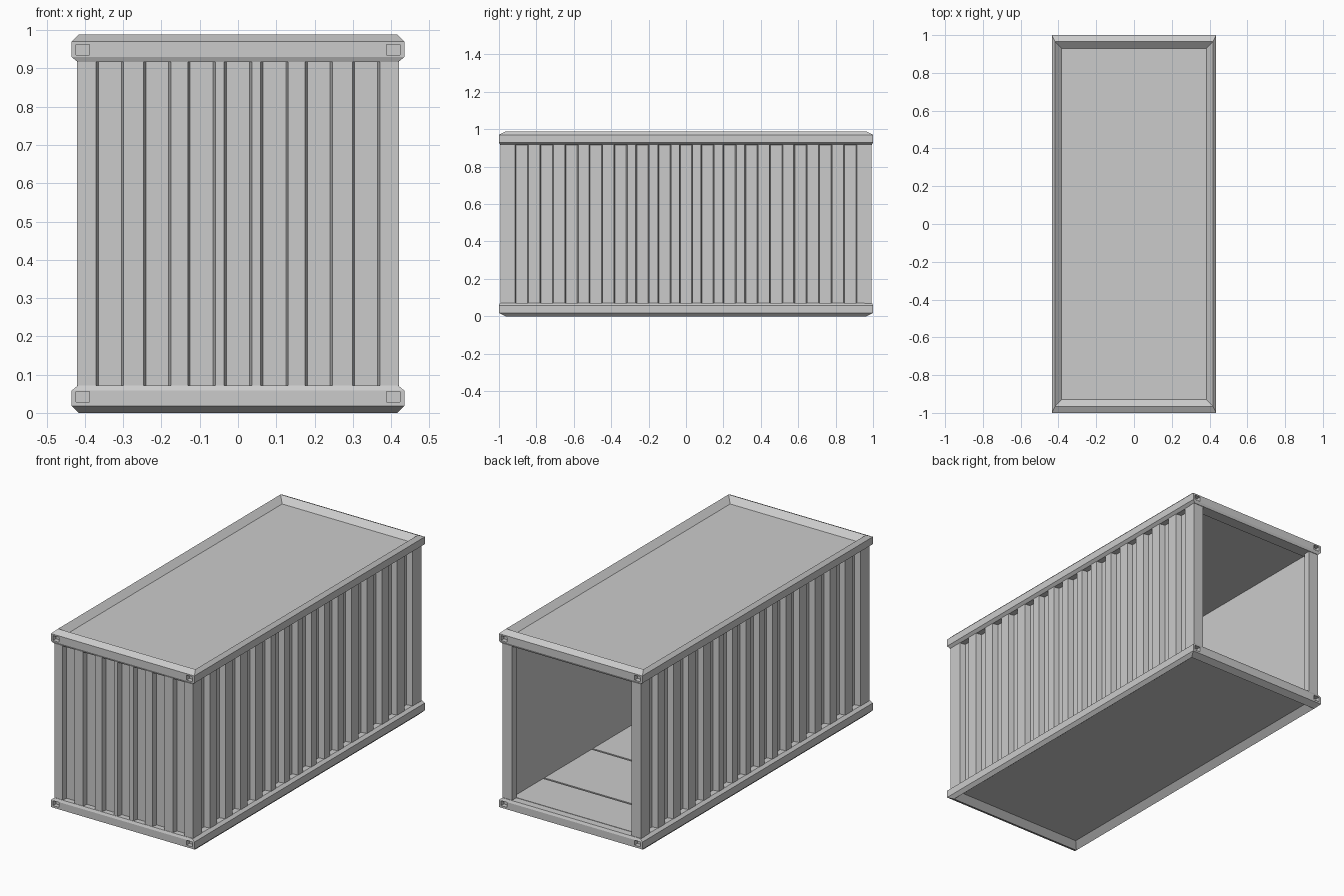
import bpy, bmesh

if "Cube" in bpy.data.objects:
    bpy.data.objects.remove(bpy.data.objects["Cube"])

H = 0.988   # overall height


def make(name, bm):
    bmesh.ops.recalc_face_normals(bm, faces=bm.faces[:])
    me = bpy.data.meshes.new(name)
    bm.to_mesh(me)
    bm.free()
    ob = bpy.data.objects.new(name, me)
    bpy.context.collection.objects.link(ob)
    return ob


def add_box(bm, x0, x1, y0, y1, z0, z1):
    vs = bmesh.ops.create_cube(bm, size=1)["verts"]
    for v in vs:
        v.co.x = x0 if v.co.x < 0 else x1
        v.co.y = y0 if v.co.y < 0 else y1
        v.co.z = z0 if v.co.z < 0 else z1


def box(name, *ext):
    bm = bmesh.new()
    add_box(bm, *ext)
    return make(name, bm)


def ring(name, section):
    """Mitred rectangular frame from a section of (x inset, y inset, z)."""
    bm = bmesh.new()
    loops = [[bm.verts.new((sx * (0.435 - ix), sy * (1 - iy), z)) for ix, iy, z in section]
             for sx, sy in ((1, 1), (-1, 1), (-1, -1), (1, -1))]
    n = len(section)
    for i in range(4):
        a, b = loops[i], loops[(i + 1) % 4]
        for j in range(n):
            k = (j + 1) % n
            bm.faces.new((a[j], a[k], b[k], b[j]))
    return make(name, bm)


def corrugated(name, half, end0, end1, outer, recess, inner, place):
    """Panel with trapezoid grooves outside, flat inside; half = groove centres >= 0."""
    centres = sorted([-c for c in half if c > 0] + half)
    pts = [(end0, inner), (end0, outer)]
    for c in centres:
        pts += [(c - 0.036, outer), (c - 0.030, recess), (c + 0.030, recess), (c + 0.036, outer)]
    pts += [(end1, outer), (end1, inner)]
    bm = bmesh.new()
    face = bm.faces.new([bm.verts.new((*place(t, d), 0.06)) for t, d in pts])
    ext = bmesh.ops.extrude_face_region(bm, geom=[face])["geom"]
    bmesh.ops.translate(bm, vec=(0, 0, H - 0.12),
                        verts=[g for g in ext if isinstance(g, bmesh.types.BMVert)])
    return make(name, bm)


# Cutter for the corner lifting sockets
bm = bmesh.new()
for sx in (-1, 1):
    for sy in (-1, 1):
        for z in (0.029, H - 0.053):
            xs = sorted((sx * 0.388, sx * 0.423))
            ys = sorted((sy * 0.975, sy * 1.05))
            add_box(bm, *xs, *ys, z, z + 0.027)
cutter = make("socket_cutter", bm)
cutter.hide_render = True
cutter.display_type = 'WIRE'

# Upper and lower chamfered frames
section = [(0, 0, 0.930), (0, 0, 0.970), (0.018, 0.035, H), (0.052, 0.07, 0.958),
           (0.052, 0.07, 0.917), (0.016, 0.006, 0.917)]
frames = [ring("top_frame", section),
          ring("bottom_frame", [(a, b, H - z) for a, b, z in section])]
for f in frames:
    m = f.modifiers.new("sockets", 'BOOLEAN')
    m.operation = 'DIFFERENCE'
    m.solver = 'EXACT'
    m.object = cutter

# Roof and underfloor panels
box("roof_panel", -0.39, 0.39, -0.935, 0.935, 0.922, 0.958)
box("floor_base", -0.39, 0.39, -0.935, 0.935, H - 0.958, 0.062)

# Floor boards with narrow gaps
seams = [-0.965, -0.57, -0.15, 0.27, 0.69, 0.96]
for i, (a, b) in enumerate(zip(seams, seams[1:])):
    box(f"floor_board_{i + 1}", -0.385, 0.385, a + 0.005, b - 0.005, 0.05, 0.073)

# Corrugated side walls and front wall
side = [0, 0.115, 0.233, 0.35, 0.482, 0.612, 0.745, 0.878]
for s, label in ((1, "right"), (-1, "left")):
    corrugated(f"{label}_wall", side, -0.990, 0.975, 0.420, 0.388, 0.380,
               lambda t, d, s=s: (s * d, t))
    # Rear corner posts
    xs = sorted((s * 0.362, s * 0.421))
    box(f"{label}_rear_post", *xs, 0.955, 0.991, 0.06, H - 0.06)
corrugated("front_wall", [0, 0.095, 0.211, 0.335], -0.418, 0.418, 0.992, 0.964, 0.955,
           lambda t, d: (t, -d))
